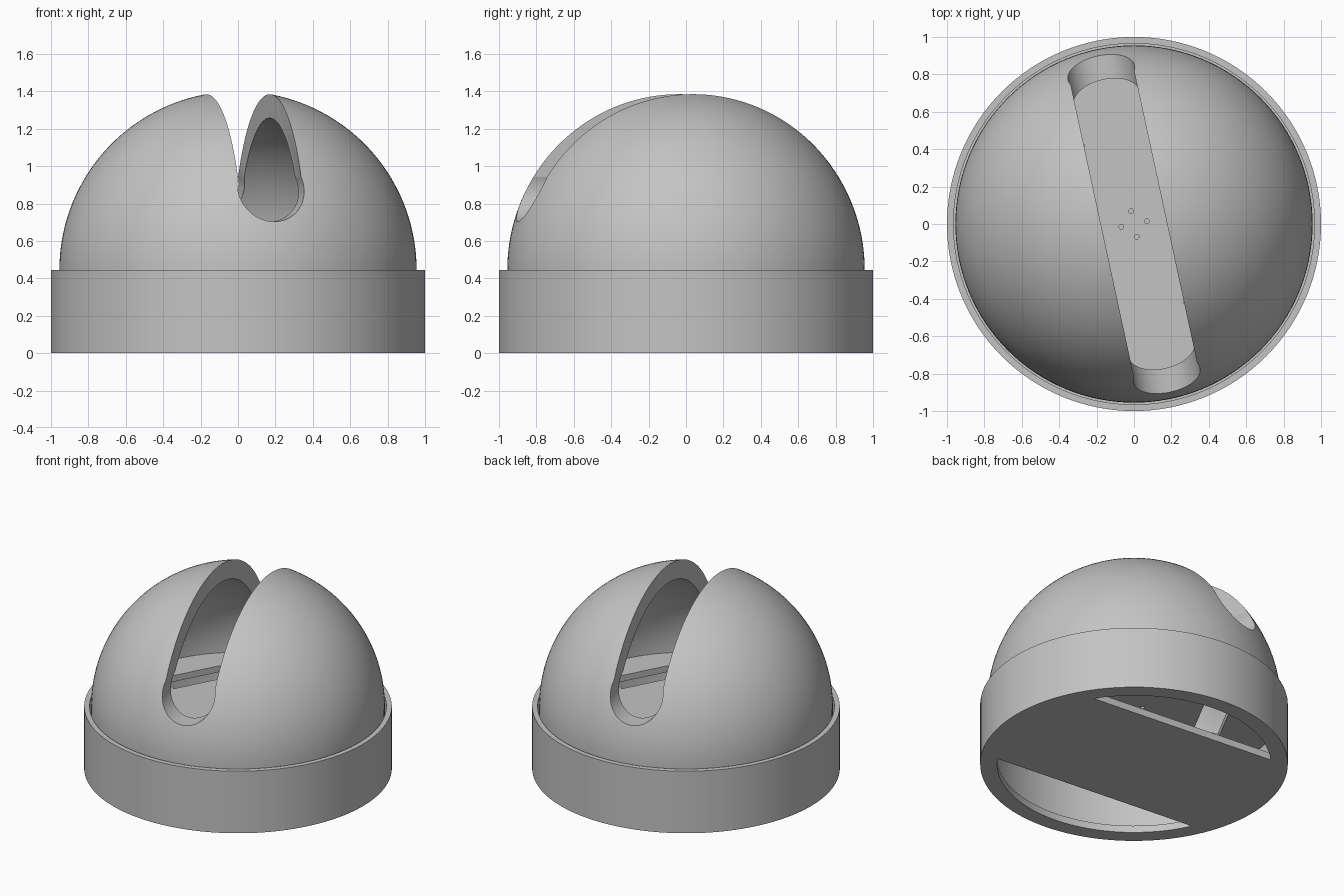
import bpy, bmesh
from math import sin, cos, pi, radians
from mathutils import Vector, Matrix

SEG = 128
RIM_Z = 0.445       # dome centre height and rim height
SLOT_TURN = radians(12.2)

old = bpy.data.objects.get("Cube")
if old:
    bpy.data.objects.remove(old, do_unlink=True)

COLOUR = (0.55, 0.55, 0.55, 1)
grey = bpy.data.materials.new("plain_grey")
grey.use_nodes = True
grey.diffuse_color = COLOUR
grey.node_tree.nodes["Principled BSDF"].inputs["Base Color"].default_value = COLOUR


def add_object(name, bm):
    bmesh.ops.recalc_face_normals(bm, faces=bm.faces[:])
    mesh = bpy.data.meshes.new(name)
    bm.to_mesh(mesh)
    bm.free()
    mesh.materials.append(grey)
    obj = bpy.data.objects.new(name, mesh)
    bpy.context.collection.objects.link(obj)
    return obj


def revolve(name, profile, closed):
    """Spin a (radius, z) profile about the z axis."""
    bm = bmesh.new()
    verts = [bm.verts.new((r, 0, z)) for r, z in profile]
    pairs = list(zip(verts, verts[1:]))
    if closed:
        pairs.append((verts[-1], verts[0]))
    edges = [bm.edges.new(pair) for pair in pairs]
    bmesh.ops.spin(bm, geom=verts + edges, axis=(0, 0, 1), cent=(0, 0, 0),
                   angle=2 * pi, steps=SEG)
    bmesh.ops.remove_doubles(bm, verts=bm.verts[:], dist=1e-5)
    return add_object(name, bm)


def half_ball(name, radius, bottom, steps=40):
    """Hemisphere sitting on the rim height, extended straight down to bottom."""
    angles = [i * pi / 2 / steps for i in range(steps)]
    arc = [(radius * cos(a), RIM_Z + radius * sin(a)) for a in angles]
    skirt = [(radius, bottom)] if bottom < RIM_Z else []
    return revolve(name, [(0, bottom)] + skirt + arc + [(0, RIM_Z + radius)], False)


def cylinder(name, radius, depth, matrix, segments=SEG):
    bm = bmesh.new()
    bmesh.ops.create_cone(bm, cap_ends=True, segments=segments, radius1=radius,
                          radius2=radius, depth=depth, matrix=matrix)
    return add_object(name, bm)


def box(name, size, matrix):
    bm = bmesh.new()
    bmesh.ops.create_cube(bm, size=1, matrix=matrix @ Matrix.Diagonal((*size, 1)))
    return add_object(name, bm)


def activate(obj):
    bpy.ops.object.select_all(action='DESELECT')
    obj.select_set(True)
    bpy.context.view_layer.objects.active = obj


def cut(obj, cutter):
    cutter.hide_render = True
    mod = obj.modifiers.new("cut", 'BOOLEAN')
    mod.operation = 'DIFFERENCE'
    mod.solver = 'EXACT'
    mod.object = cutter
    activate(obj)
    bpy.ops.object.modifier_apply(modifier=mod.name)
    bpy.data.objects.remove(cutter, do_unlink=True)


def smooth(obj):
    activate(obj)
    bpy.ops.object.shade_smooth_by_angle(angle=radians(30))


def move(x, y, z):
    return Matrix.Translation((x, y, z))


# Hollow dome with a floor
dome = half_ball("slotted_dome", 0.955, 0.40)
cut(dome, half_ball("cavity_cutter", 0.83, RIM_Z))

# Slot: straight walls above, slightly wider round bottom
turn = Matrix.Rotation(SLOT_TURN, 4, 'Z')
cut(dome, box("slot_cutter", (0.346, 3, 1), turn @ move(0, 0, 1.385)))
cut(dome, cylinder("slot_round_cutter", 0.182, 3,
                   turn @ move(0, 0, 0.885) @ Matrix.Rotation(pi / 2, 4, 'X'), 64))

# Floor openings: four screw holes and two rectangular windows
for i in range(4):
    hole = turn @ Matrix.Rotation(i * pi / 2, 4, 'Z') @ move(0.07, 0, 0.42)
    cut(dome, cylinder("screw_hole_cutter", 0.013, 0.2, hole, 16))
for side in (0, pi):
    window = Matrix.Rotation(radians(-28) + side, 4, 'Z') @ move(0.52, 0, 0.42)
    cut(dome, box("window_cutter", (0.18, 0.5, 0.2), window))
smooth(dome)

# Base ring with a shallow inner lip
base = revolve("base_ring", [(0.89, 0), (1, 0), (1, RIM_Z), (0.965, RIM_Z),
                             (0.965, 0.05), (0.89, 0.05)], True)
smooth(base)

# Wide bar across the underside, a disc trimmed on two sides
bm = bmesh.new()
bmesh.ops.create_cone(bm, cap_ends=True, segments=SEG, radius1=0.89, radius2=0.89,
                      depth=0.05, matrix=move(0, 0, 0.025))
across = Matrix.Rotation(radians(-5.3), 3, 'Z') @ Vector((0, 1, 0))
for reach, normal in ((0.55, across), (0.45, -across)):
    bmesh.ops.bisect_plane(bm, geom=bm.verts[:] + bm.edges[:] + bm.faces[:],
                           plane_co=normal * reach, plane_no=normal, clear_outer=True)
    bmesh.ops.holes_fill(bm, edges=[e for e in bm.edges if e.is_boundary], sides=0)
bar = add_object("bottom_bar", bm)
smooth(bar)
